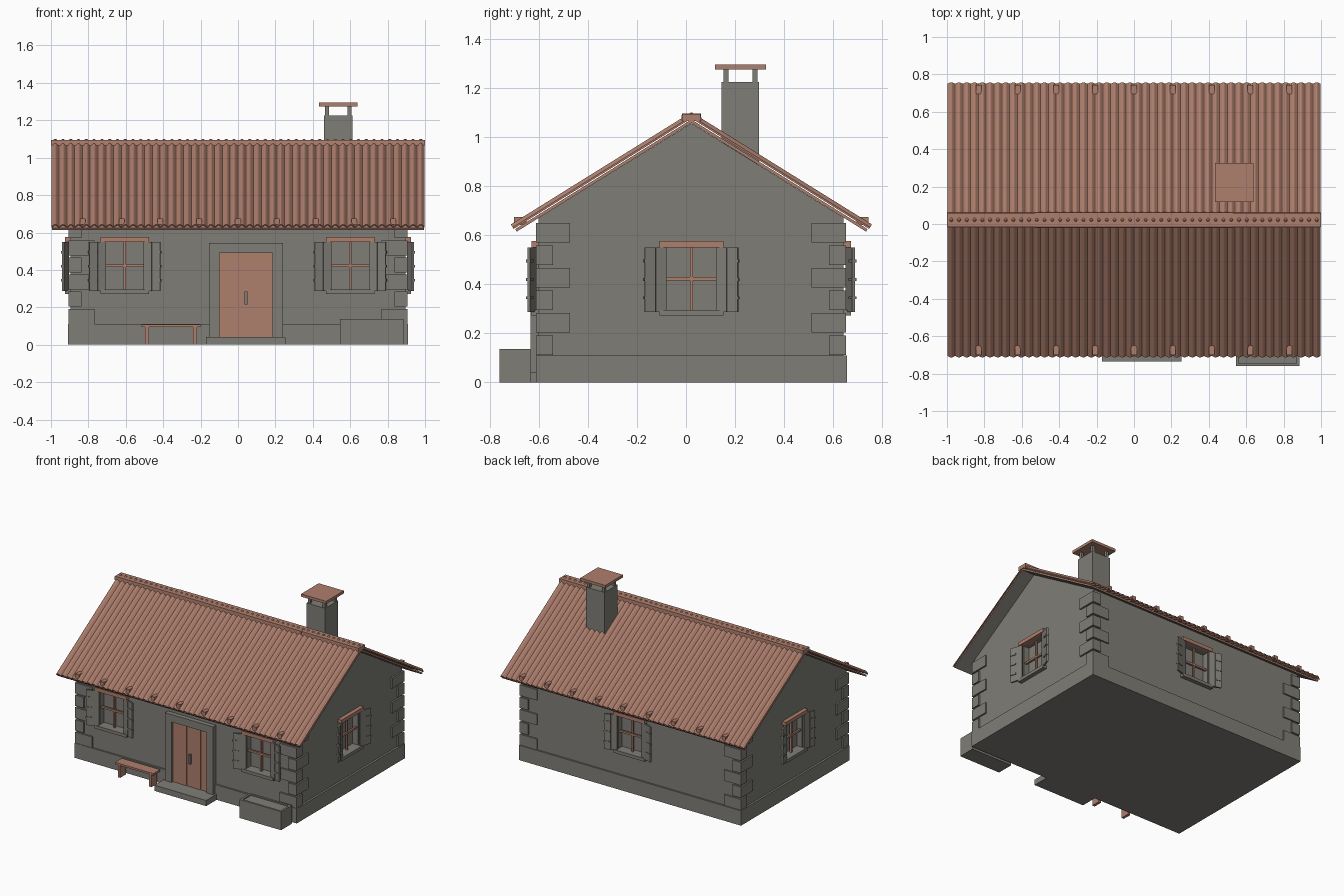
import bpy, bmesh, math
from mathutils import Matrix, Vector

if "Cube" in bpy.data.objects:
    bpy.data.objects.remove(bpy.data.objects["Cube"])


def material(name, rgb):
    m = bpy.data.materials.new(name)
    m.diffuse_color = (*rgb, 1)
    m.use_nodes = True
    m.node_tree.nodes["Principled BSDF"].inputs["Base Color"].default_value = m.diffuse_color
    return m


STONE = material("grey stone", (0.215, 0.208, 0.185))
CLAY = material("warm clay brown", (0.42, 0.21, 0.152))
YC = 0.022                      # ridge line position
COS, SIN = 0.849, 0.528         # roof pitch
APEX = 1.057                    # underside of roof at the ridge


def finish(name, bm, *mats):
    bmesh.ops.recalc_face_normals(bm, faces=bm.faces)
    me = bpy.data.meshes.new(name)
    bm.to_mesh(me)
    bm.free()
    ob = bpy.data.objects.new(name, me)
    for m in mats:
        me.materials.append(m)
    bpy.context.collection.objects.link(ob)
    return ob


def add_box(bm, b, mat=Matrix()):
    x0, x1, y0, y1, z0, z1 = b
    size = Matrix.Diagonal((x1 - x0, y1 - y0, z1 - z0, 1))
    mid = Matrix.Translation(((x0 + x1) / 2, (y0 + y1) / 2, (z0 + z1) / 2))
    bmesh.ops.create_cube(bm, size=1, matrix=mat @ mid @ size)


def boxes(name, mat, items, xf=Matrix()):
    bm = bmesh.new()
    for b in items:
        add_box(bm, b, xf)
    return finish(name, bm, mat)


def extrude_x(name, profile, x0, x1, mat):
    """Prism along x from a y,z outline."""
    bm = bmesh.new()
    a = [bm.verts.new((x0, y, z)) for y, z in profile]
    b = [bm.verts.new((x1, y, z)) for y, z in profile]
    bm.faces.new(a)
    bm.faces.new(b)
    for i in range(len(a)):
        j = (i + 1) % len(a)
        bm.faces.new((a[i], a[j], b[j], b[i]))
    return finish(name, bm, mat)


# Walls with gables, and the plinth
walls = extrude_x("walls", [(-0.6, 0.02), (0.642, 0.02), (0.642, 0.671),
                            (YC, 1.056), (-0.6, 0.671)], -0.895, 0.895, STONE)
boxes("plinth", STONE, [(-0.91, 0.91, -0.612, 0.655, 0, 0.11)])

# Corner stones, alternating long side
stones = []
for i in range(6):
    lx, ly = ((0.14, 0.07), (0.07, 0.14))[i % 2]
    z0 = 0.112 + i * 0.0915
    z1 = z0 + 0.08
    for sx in (-1, 1):
        xa, xb = sorted((sx * 0.907, sx * (0.907 - lx)))
        stones.append((xa, xb, -0.612, -0.612 + ly, z0, z1))
        stones.append((xa, xb, 0.652 - ly, 0.652, z0, z1))
boxes("corner_stones", STONE, stones)

# Windows: local x along the wall, local -y outward, wall face at y = 0
cutter = bmesh.new()


def window(name, x, y, turn):
    xf = Matrix.Translation((x, y, 0)) @ Matrix.Rotation(turn, 4, 'Z')
    add_box(cutter, (-0.105, 0.105, -0.05, 0.045, 0.295, 0.55), xf)
    boxes(name + "_bars", CLAY, [(-0.006, 0.006, 0.012, 0.026, 0.295, 0.55),
                                 (-0.105, 0.105, 0.010, 0.024, 0.415, 0.429)], xf)
    boxes(name + "_lintel", CLAY, [(-0.13, 0.13, -0.03, 0.02, 0.55, 0.577)], xf)
    boxes(name + "_sill", STONE, [(-0.13, 0.13, -0.03, 0.02, 0.272, 0.295)], xf)
    for s in (-1, 1):
        hinge = xf @ Matrix.Translation((s * 0.103, -0.008, 0)) \
            @ Matrix.Rotation(-s * math.radians(17), 4, 'Z')
        parts = []
        for k in range(2):      # two planks and three hinge straps
            a, b = s * (0.001 + 0.047 * k), s * (0.046 + 0.047 * k)
            parts.append((min(a, b), max(a, b), -0.012, 0.0, 0.288, 0.55))
        for z in (0.345, 0.42, 0.495):
            a, b = s * 0.05, s * 0.097
            parts.append((min(a, b), max(a, b), -0.016, 0.002, z - 0.006, z + 0.006))
        boxes(name + "_shutter", STONE, parts, hinge)


window("front_left_window", -0.605, -0.6, 0)
window("front_right_window", 0.6, -0.6, 0)
window("back_window", 0, 0.642, math.pi)
window("right_window", 0.895, YC, math.pi / 2)
window("left_window", -0.895, YC, -math.pi / 2)
cut = finish("window_cutter", cutter, STONE)
cut.hide_render = True
cut.hide_viewport = True
mod = walls.modifiers.new("openings", 'BOOLEAN')
mod.object = cut
mod.solver = 'EXACT'


# Roof: points given by distance down the slope and height above it
def slope_point(side, x, s, n):
    return Vector((x, YC + side * (s * COS + n * SIN), APEX - s * SIN + n * COS))


def roof_layer(name, side, lower, upper, length, mats):
    """Slab running down the slope from two x,n edge profiles."""
    bm = bmesh.new()
    ring = lower + upper[::-1]
    top = [bm.verts.new(slope_point(side, x, -n * SIN / COS, n)) for x, n in ring]
    end = [bm.verts.new(slope_point(side, x, length, n)) for x, n in ring]
    c, m = len(ring), len(lower)
    for i in range(c):
        j = (i + 1) % c
        bm.faces.new((top[i], top[j], end[j], end[i]))
    for r in (top, end):
        for i in range(m - 1):
            bm.faces.new((r[i], r[i + 1], r[c - 2 - i], r[c - 1 - i]))
    ob = finish(name, bm, *mats)
    if len(mats) > 1:           # grey soffit on the downward faces
        for p in ob.data.polygons:
            if p.normal.z < -0.7:
                p.material_index = 1


WAVES, STEPS = 48, 8
wave = []
for i in range(WAVES * STEPS + 1):
    h = (0.5 - 0.5 * math.cos(2 * math.pi * i / STEPS)) ** 0.75
    wave.append((-0.998 + 1.996 * i / (WAVES * STEPS), 0.016 + 0.0145 * h))
for side, label in ((-1, "front"), (1, "back")):
    roof_layer(label + "_roof_board", side, [(-0.995, 0), (0.995, 0)],
               [(-0.995, 0.012), (0.995, 0.012)], 0.838, (CLAY, STONE))
    roof_layer(label + "_roof_tiles", side, wave,
               [(x, n + 0.007) for x, n in wave], 0.843, (CLAY,))
    ya, yb = sorted((YC + side * 0.672, YC + side * 0.722))
    boxes(label + "_snow_hooks", CLAY,
          [(-0.845 + 0.2075 * i, -0.815 + 0.2075 * i, ya, yb, 0.642, 0.674)
           for i in range(9)])

# Ridge cap in three overlapping lengths
for x0, x1, g in ((-1, -0.41, 0), (-0.53, 0.53, 0.002), (0.41, 1, 0)):
    extrude_x("ridge_cap", [(YC - 0.039 - g, 1.066), (YC + 0.039 + g, 1.066),
                            (YC + 0.037 + g, 1.094 + g / 2),
                            (YC - 0.037 - g, 1.094 + g / 2)], x0, x1, CLAY)

# Chimney with posts and cap
boxes("chimney", STONE, [(0.46, 0.613, 0.145, 0.297, 0.85, 1.225)])
boxes("chimney_posts", STONE,
      [(x, x + 0.021, y, y + 0.021, 1.222, 1.277)
       for x in (0.466, 0.586) for y in (0.152, 0.27)])
boxes("chimney_cap", CLAY, [(0.434, 0.64, 0.118, 0.325, 1.275, 1.295)])

# Door: stone surround, planks, handle and step
boxes("door_surround", STONE, [(-0.155, -0.1, -0.634, -0.59, 0.03, 0.545),
                               (0.185, 0.24, -0.634, -0.59, 0.03, 0.545),
                               (-0.1, 0.185, -0.634, -0.59, 0.49, 0.545)])
boxes("door_planks", CLAY,
      [(-0.1 + 0.057 * i, -0.1 + 0.057 * i + 0.055, -0.617 - 0.003 * (i % 2),
        -0.598, 0.04, 0.49) for i in range(5)]
      + [(-0.1, 0.185, -0.614, -0.598, 0.04, 0.49)])
boxes("door_handle", STONE, [(0.036, 0.05, -0.634, -0.615, 0.215, 0.285)])
boxes("door_step", STONE, [(-0.17, 0.254, -0.735, -0.605, 0, 0.042)])

# Bench
boxes("bench_seat", CLAY, [(-0.515, -0.2, -0.705, -0.625, 0.094, 0.108)])
boxes("bench_legs", CLAY, [(x, x + 0.02, -0.698, -0.632, 0, 0.095)
                           for x in (-0.497, -0.24)])

# Stone trough with a raised rim
boxes("trough", STONE, [(0.545, 0.885, -0.76, -0.745, 0, 0.137),
                        (0.545, 0.885, -0.648, -0.633, 0, 0.137),
                        (0.545, 0.56, -0.745, -0.648, 0, 0.137),
                        (0.87, 0.885, -0.745, -0.648, 0, 0.137),
                        (0.56, 0.87, -0.745, -0.648, 0, 0.128)])
